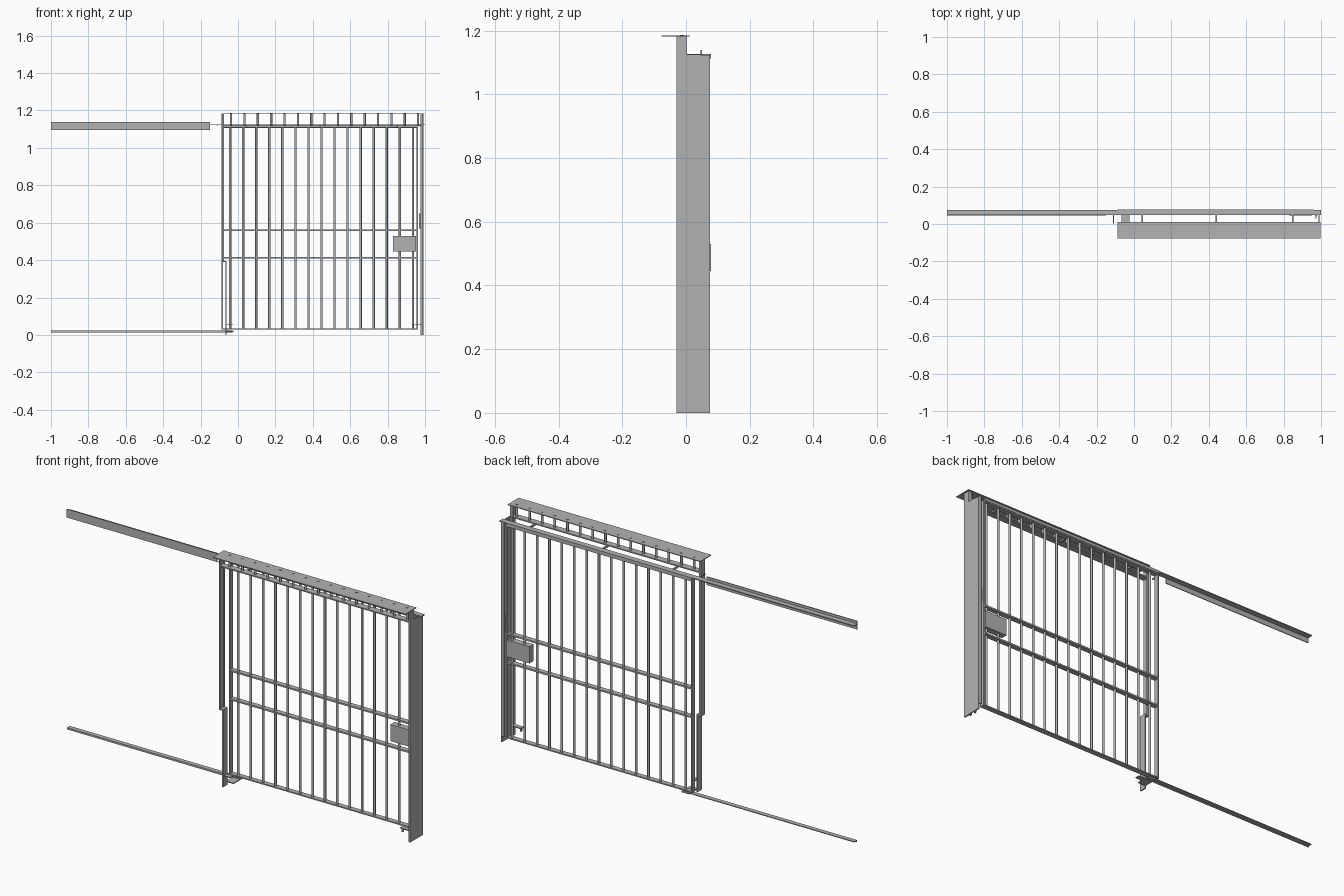
import bpy, bmesh
from mathutils import Matrix, Vector

steel = bpy.data.materials.new("grey steel")
steel.diffuse_color = (0.45, 0.45, 0.45, 1)


def finish(name, bm):
    me = bpy.data.meshes.new(name)
    bm.to_mesh(me)
    bm.free()
    me.materials.append(steel)
    ob = bpy.data.objects.new(name, me)
    bpy.context.collection.objects.link(ob)
    return ob


def boxes(name, *specs):
    """Each spec is x0, x1, y0, y1, z0, z1."""
    bm = bmesh.new()
    for x0, x1, y0, y1, z0, z1 in specs:
        mat = Matrix.Translation(((x0 + x1) / 2, (y0 + y1) / 2, (z0 + z1) / 2))
        mat = mat @ Matrix.Diagonal((x1 - x0, y1 - y0, z1 - z0, 1))
        bmesh.ops.create_cube(bm, size=1, matrix=mat)
    return finish(name, bm)


def bars(name, x0, x1, count, y, z0, z1, r):
    """Row of evenly spaced round upright bars."""
    bm = bmesh.new()
    for i in range(count):
        x = x0 + (x1 - x0) * i / (count - 1)
        bmesh.ops.create_cone(bm, cap_ends=True, segments=12, radius1=r, radius2=r,
                              depth=z1 - z0,
                              matrix=Matrix.Translation((x, y, (z0 + z1) / 2)))
    for f in bm.faces:
        f.smooth = len(f.verts) == 4
    for e in bm.edges:
        e.smooth = all(f.smooth for f in e.link_faces)
    return finish(name, bm)


T = 0.006            # flat steel thickness
GY0, GY1 = 0.050, 0.076   # gate depth

# fixed transom: head plate, short bars, lower flat
boxes("head_plate", (-0.088, 0.998, -0.077, 0.011, 1.181, 1.185))
bars("transom_bars", -0.037, 0.963, 15, -0.013, 1.118, 1.187, 0.006)
boxes("transom_lower_flat", (-0.085, 0.985, -0.03, 0.003, 1.119, 1.125))

# left fixed post: upper angle and offset lower angle
boxes("left_post_upper",
      (-0.087, -0.081, -0.03, 0.003, 0.39, 1.182),
      (-0.087, -0.076, -0.002, 0.003, 0.39, 1.182))
boxes("left_post_lower",
      (-0.068, -0.062, -0.03, 0.003, 0, 0.395),
      (-0.085, -0.062, -0.03, 0.003, 0.389, 0.395))

# right fixed post and the receiving channel behind it
boxes("right_post",
      (0.984, 0.991, -0.03, 0.003, 0, 1.182),
      (0.975, 0.991, -0.002, 0.003, 0, 1.182))
boxes("receiving_channel",
      (0.986, 0.992, 0.003, 0.075, 0, 1.125),
      (0.975, 0.992, 0.003, 0.008, 0, 1.125),
      (0.975, 0.992, 0.070, 0.075, 0.03, 1.125))
boxes("lock_keeper", (0.968, 0.978, 0.045, 0.07, 0.57, 0.65))

# sliding gate: frame, cross flats, bars, lock
boxes("gate_frame",
      (-0.087, -0.081, GY0, GY1, 0.03, 1.112),
      (0.955, 0.963, GY0, GY1, 0.03, 1.112),
      (-0.087, 0.963, GY0, GY1, 0.028, 0.034),
      (-0.087, 0.963, GY0, GY1, 1.106, 1.112))
boxes("gate_cross_flats",
      (-0.087, 0.963, GY0, GY1, 0.409, 0.417),
      (-0.087, 0.963, GY0, GY1, 0.555, 0.563))
bars("gate_bars", -0.042, 0.935, 15, 0.063, 0.03, 1.11, 0.006)
boxes("lock_box", (0.828, 0.952, 0.045, 0.078, 0.445, 0.53))

# top track with its cover and arms back to the transom
boxes("top_track",
      (-1, 1, 0.048, 0.076, 1.121, 1.126),
      (-0.087, 0.96, 0.074, 0.078, 1.112, 1.126))
boxes("track_cover", (-1, -0.15, 0.046, 0.05, 1.096, 1.139))
boxes("track_arms",
      *[(x - 0.004, x + 0.004, 0.0, 0.05, 1.115, 1.123) for x in (0.045, 0.44, 0.85)],
      (-0.112, -0.106, 0.003, 0.05, 1.12, 1.126),
      (0.97, 0.977, 0.03, 0.05, 1.113, 1.123))

# floor guide rail and its end tie
boxes("floor_guide",
      (-1, -0.03, 0.05, 0.073, 0.019, 0.023),
      (-1, -0.03, 0.05, 0.054, 0.014, 0.023),
      (-0.068, -0.025, 0.0, 0.073, 0.015, 0.02))

# small floor brackets
boxes("foot_brackets",
      (0.93, 0.988, -0.022, 0.0, 0.052, 0.057),
      (0.935, 0.942, -0.018, -0.008, 0.035, 0.057),
      (-0.066, -0.028, -0.022, 0.0, 0.052, 0.057))
